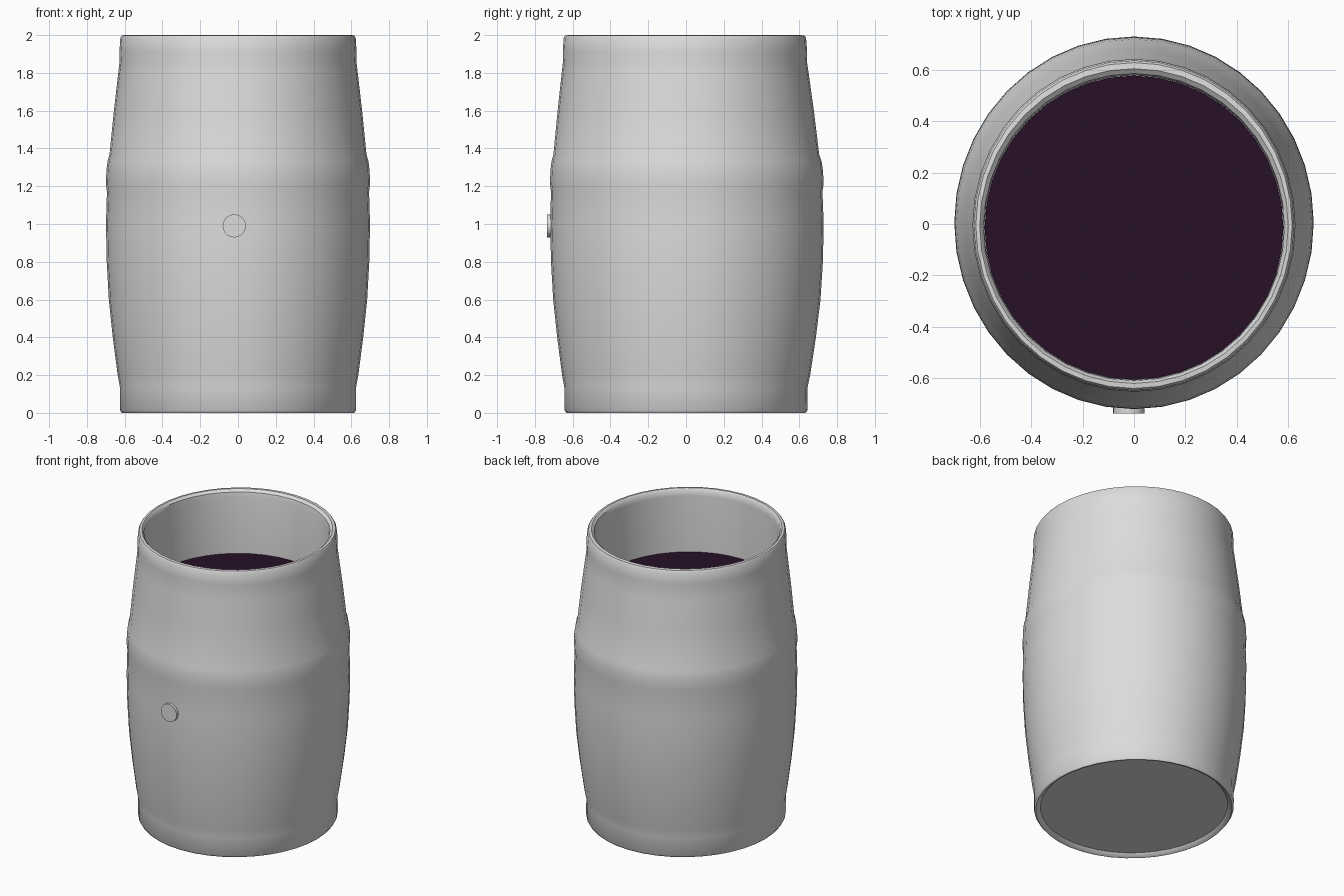
import bpy, bmesh, math
from mathutils import Matrix

if "Cube" in bpy.data.objects:
    bpy.data.objects.remove(bpy.data.objects["Cube"])

SEG = 40


def material(name, rgb):
    m = bpy.data.materials.new(name)
    m.diffuse_color = (*rgb, 1)
    m.use_nodes = True
    m.node_tree.nodes["Principled BSDF"].inputs["Base Color"].default_value = m.diffuse_color
    return m


grey = material("pale grey", (0.72, 0.72, 0.72))
wine = material("dark purple", (0.02, 0.005, 0.02))


def finish(bm, name, mat, angle=40):
    me = bpy.data.meshes.new(name)
    bmesh.ops.recalc_face_normals(bm, faces=bm.faces)
    bm.to_mesh(me)
    bm.free()
    ob = bpy.data.objects.new(name, me)
    bpy.context.collection.objects.link(ob)
    me.materials.append(mat)
    bpy.ops.object.select_all(action='DESELECT')
    ob.select_set(True)
    bpy.context.view_layer.objects.active = ob
    bpy.ops.object.shade_smooth_by_angle(angle=math.radians(angle))
    return ob


def lathe(bm, profile):
    """Elliptical rings from (x radius, y radius, y centre, z)."""
    rings = []
    for rx, ry, cy, z in profile:
        rings.append([bm.verts.new((rx * math.cos(a), cy + ry * math.sin(a), z))
                      for a in (2 * math.pi * i / SEG for i in range(SEG))])
    for lo, hi in zip(rings, rings[1:]):
        for i in range(SEG):
            j = (i + 1) % SEG
            bm.faces.new((lo[i], lo[j], hi[j], hi[i]))
    return rings


# Barrel: recessed base, bulging staves with a raised belt, rounded rim, inner wall
outer = [(0.585, 0.022), (0.60, 0.005), (0.615, 0.0), (0.625, 0.015),
         (0.625, 0.135), (0.637, 0.2), (0.663, 0.4), (0.684, 0.6),
         (0.695, 0.8), (0.699, 1.0), (0.694, 1.17), (0.699, 1.21),
         (0.697, 1.28), (0.691, 1.33), (0.680, 1.37), (0.657, 1.6),
         (0.634, 1.8), (0.627, 1.86), (0.628, 1.91), (0.623, 1.985), (0.615, 1.998)]
profile = []
for r, z in outer:
    bulge = max(0, (r - 0.625) / 0.075)
    profile.append((r, r * (1.03 + 0.006 * bulge), 0.008 * bulge - 0.003 * z, z))
profile += [(0.60, 0.612, -0.008, 2.0), (0.585, 0.597, -0.012, 1.985),
            (0.582, 0.592, -0.014, 1.95), (0.582, 0.592, -0.014, 1.54)]
bm = bmesh.new()
rings = lathe(bm, profile)
bm.faces.new(rings[0])
finish(bm, "barrel", grey)

# Liquid surface inside
bm = bmesh.new()
rings = lathe(bm, [(0.581, 0.591, -0.014, 1.54), (0.581, 0.591, -0.014, 1.56)])
for ring in rings:
    bm.faces.new(ring)
finish(bm, "liquid", wine)

# Bung plug on the front
bm = bmesh.new()
bmesh.ops.create_cone(bm, cap_ends=True, segments=24, radius1=0.061, radius2=0.061,
                      depth=0.06,
                      matrix=Matrix.Translation((-0.02, -0.706, 0.99))
                      @ Matrix.Rotation(math.radians(90), 4, 'X'))
finish(bm, "bung", grey)
